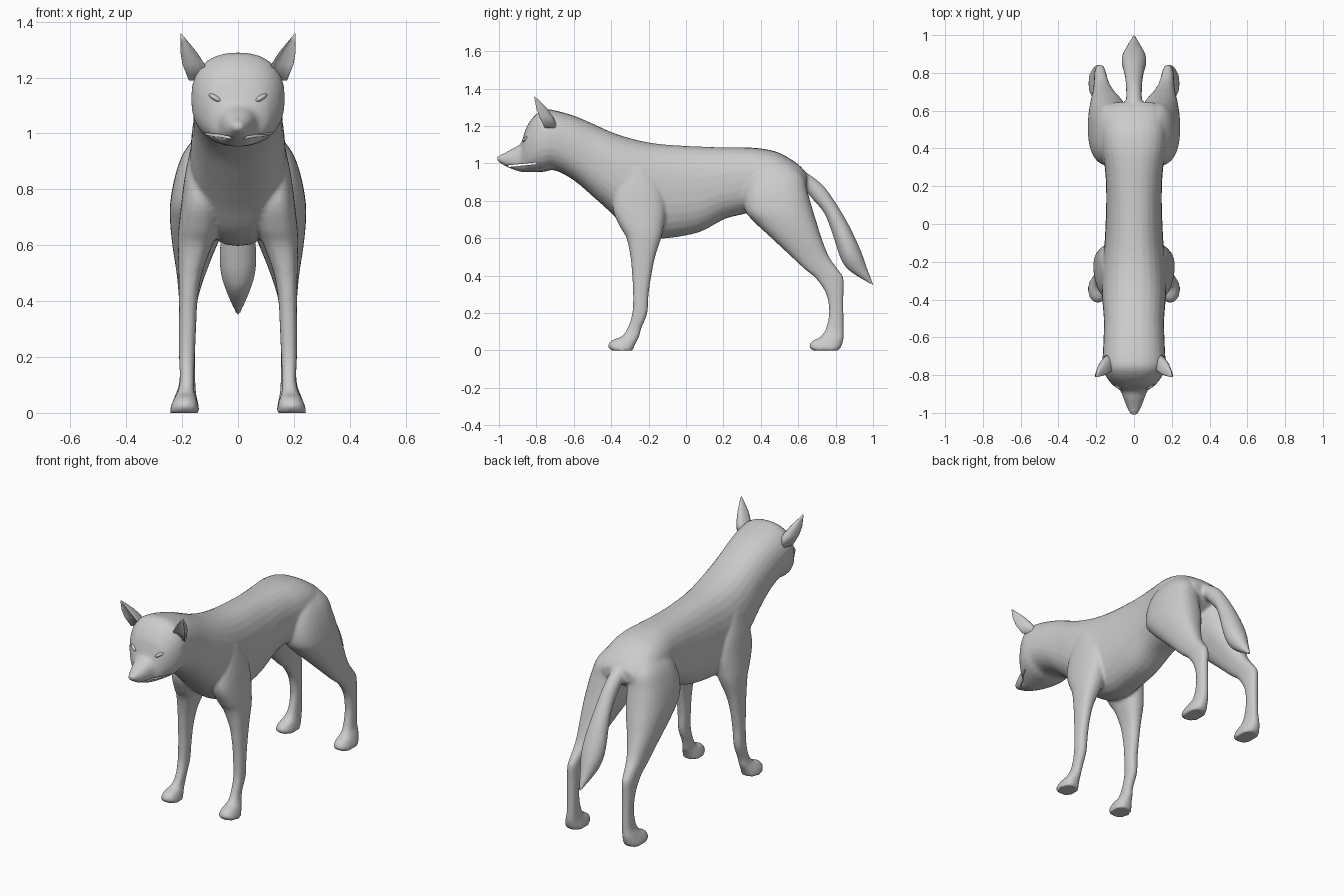
import bpy, bmesh
from math import cos, sin, pi, copysign
from mathutils import Vector as V, Matrix

if "Cube" in bpy.data.objects:
    bpy.data.objects.remove(bpy.data.objects["Cube"])


def spline(a, b, c, d, t):
    # Catmull-Rom interpolation
    return 0.5 * (2 * b + (c - a) * t + (2 * a - 5 * b + 4 * c - d) * t * t
                  + (3 * b - a - 3 * c + d) * t ** 3)


def loft(bm, rings, power=2.2, sides=28, steps=4):
    """Skin rings given as (centre, half axis across, half axis along)."""
    full = []
    for i in range(len(rings) - 1):
        a, b = rings[max(i - 1, 0)], rings[i]
        c, d = rings[i + 1], rings[min(i + 2, len(rings) - 1)]
        for s in range(steps):
            full.append([spline(a[k], b[k], c[k], d[k], s / steps) for k in range(3)])
    full.append(rings[-1])
    loops = []
    for c, u, v in full:
        loop = []
        for j in range(sides):
            x, y = cos(2 * pi * j / sides), sin(2 * pi * j / sides)
            x, y = (copysign(abs(q) ** (2 / power), q) for q in (x, y))
            loop.append(bm.verts.new(c + u * x + v * y))
        loops.append(loop)
    faces = [bm.faces.new(loops[0]), bm.faces.new(loops[-1])]
    for p, q in zip(loops, loops[1:]):
        for j in range(sides):
            k = (j + 1) % sides
            faces.append(bm.faces.new((p[j], p[k], q[k], q[j])))
    bmesh.ops.recalc_face_normals(bm, faces=faces)


def finish(name, bm):
    bmesh.ops.recalc_face_normals(bm, faces=bm.faces)
    me = bpy.data.meshes.new(name)
    bm.to_mesh(me)
    bm.free()
    ob = bpy.data.objects.new(name, me)
    bpy.context.collection.objects.link(ob)
    for p in me.polygons:
        p.use_smooth = True
    return ob


def mirror(ob):
    ob.modifiers.new("mirror", 'MIRROR')


def slab(z, y0, y1, x0, x1, side):
    return (V((side * (x0 + x1) / 2, (y0 + y1) / 2, z)),
            V(((x1 - x0) / 2, 0, 0)), V((0, (y1 - y0) / 2, 0)))


bm = bmesh.new()

# torso, neck and head: y, top z, bottom z, half width
torso = [(-1.008, 1.037, 1.012, .018), (-.97, 1.055, .988, .037), (-.93, 1.078, .970, .053),
         (-.885, 1.105, .955, .070), (-.868, 1.15, .953, .092), (-.85, 1.20, .953, .115),
         (-.81, 1.255, .953, .146), (-.76, 1.288, .955, .166), (-.70, 1.283, .962, .166),
         (-.6, 1.255, .91, .161), (-.5, 1.213, .825, .160), (-.4, 1.168, .735, .168),
         (-.3, 1.135, .64, .172), (-.2, 1.112, .603, .166), (-.1, 1.10, .60, .156),
         (.07, 1.09, .632, .148), (.2, 1.086, .70, .148), (.3, 1.086, .727, .155),
         (.4, 1.08, .75, .17), (.5, 1.056, .78, .17), (.6, .995, .83, .145), (.645, .945, .87, .10)]
loft(bm, [(V((0, y, (t + b) / 2)), V((w, 0, 0)), V((0, 0, (t - b) / 2)))
          for y, t, b, w in torso], 2.35)

# legs: z, front y, back y, inner x, outer x
fore = [(.97, -.33, -.20, .08, .165), (.85, -.38, -.13, .07, .19), (.75, -.39, -.11, .065, .203),
        (.66, -.352, -.12, .07, .213), (.6, -.318, -.133, .092, .215), (.5, -.297, -.165, .128, .213),
        (.4, -.288, -.185, .145, .211), (.3, -.283, -.20, .15, .211), (.2, -.287, -.207, .155, .211),
        (.12, -.312, -.238, .157, .208), (.075, -.345, -.25, .157, .216),
        (.055, -.395, -.26, .150, .227), (.025, -.417, -.275, .142, .240), (0, -.40, -.285, .138, .244)]
hind = [(1.02, .40, .54, .03, .12), (.94, .34, .625, .02, .19), (.85, .31, .65, .015, .225),
        (.75, .315, .678, .02, .243), (.68, .372, .70, .04, .243), (.6, .458, .725, .075, .235),
        (.5, .565, .765, .115, .22), (.43, .64, .815, .138, .213), (.385, .695, .842, .147, .211),
        (.3, .75, .842, .152, .209), (.2, .765, .842, .153, .207), (.11, .745, .843, .153, .21),
        (.07, .715, .843, .150, .222), (.05, .675, .84, .146, .230),
        (.02, .658, .83, .140, .24), (0, .68, .815, .138, .243)]
for side in (-1, 1):
    for leg in (fore, hind):
        loft(bm, [slab(*r, side) for r in leg], 2.4)

# tail: upper edge y z, lower edge y z, half width
tail = [(.56, 1.0, .56, .90, .05), (.66, .94, .63, .86, .043), (.735, .88, .68, .805, .042),
        (.80, .79, .735, .74, .046), (.86, .69, .77, .66, .055), (.905, .60, .80, .57, .065),
        (.94, .52, .83, .485, .062), (.97, .435, .875, .425, .04), (1.006, .345, .998, .347, .004)]
loft(bm, [(V((0, (a + c) / 2, (b + d) / 2)), V((w, 0, 0)), V((0, (a - c) / 2, (b - d) / 2)))
          for a, b, c, d, w in tail], 2.0)

# fuse everything into a single skin
body = finish("body", bm)
rm = body.modifiers.new("fuse", 'REMESH')
rm.mode = 'VOXEL'
rm.voxel_size = .009
rm.use_smooth_shade = True
sm = body.modifiers.new("soften", 'SMOOTH')
sm.factor, sm.iterations = .5, 4

# mouth slit
bm = bmesh.new()
bmesh.ops.create_cube(bm, size=1, matrix=Matrix.Translation((0, -.875, .993))
                      @ Matrix.Rotation(.1, 4, 'X') @ Matrix.Diagonal((.4, .15, .009, 1)))
cutter = finish("mouth_cutter", bm)
cutter.hide_render = True
cutter.display_type = 'WIRE'
cut = body.modifiers.new("mouth", 'BOOLEAN')
cut.operation, cut.object, cut.solver = 'DIFFERENCE', cutter, 'EXACT'

# ears: crescent sections, hollow at the front
bm = bmesh.new()
base, tip = V((.136, -.728, 1.19)), V((.204, -.810, 1.357))
loops = []
for f, w, d in [(0, .040, .042), (.35, .039, .042), (.6, .029, .034), (.85, .012, .016), (1, .002, .002)]:
    c = base.lerp(tip, f)
    loop = []
    for j in range(20):
        a = 2 * pi * j / 20
        y = sin(a) * d
        if y < 0:
            y *= .35
        else:
            y *= 1.1
        loop.append(bm.verts.new(c + V((cos(a) * w - y * .2, y - abs(cos(a)) ** 3 * d * .6, 0))))
    loops.append(loop)
for p, q in zip(loops, loops[1:]):
    for j in range(20):
        k = (j + 1) % 20
        bm.faces.new((p[j], p[k], q[k], q[j]))
bm.faces.new(loops[0])
bm.faces.new(loops[-1])
mirror(finish("ear", bm))

# eyes
bm = bmesh.new()
bmesh.ops.create_uvsphere(bm, u_segments=16, v_segments=10, radius=1,
                          matrix=Matrix.Translation((.083, -.858, 1.128)) @ Matrix.Rotation(-.55, 4, 'Y')
                          @ Matrix.Rotation(.5, 4, 'Z') @ Matrix.Diagonal((.026, .014, .010, 1)))
mirror(finish("eye", bm))

# nose pad
bm = bmesh.new()
bmesh.ops.create_uvsphere(bm, u_segments=16, v_segments=10, radius=1,
                          matrix=Matrix.Translation((0, -.975, 1.03)) @ Matrix.Diagonal((.027, .025, .02, 1)))
finish("nose", bm)
